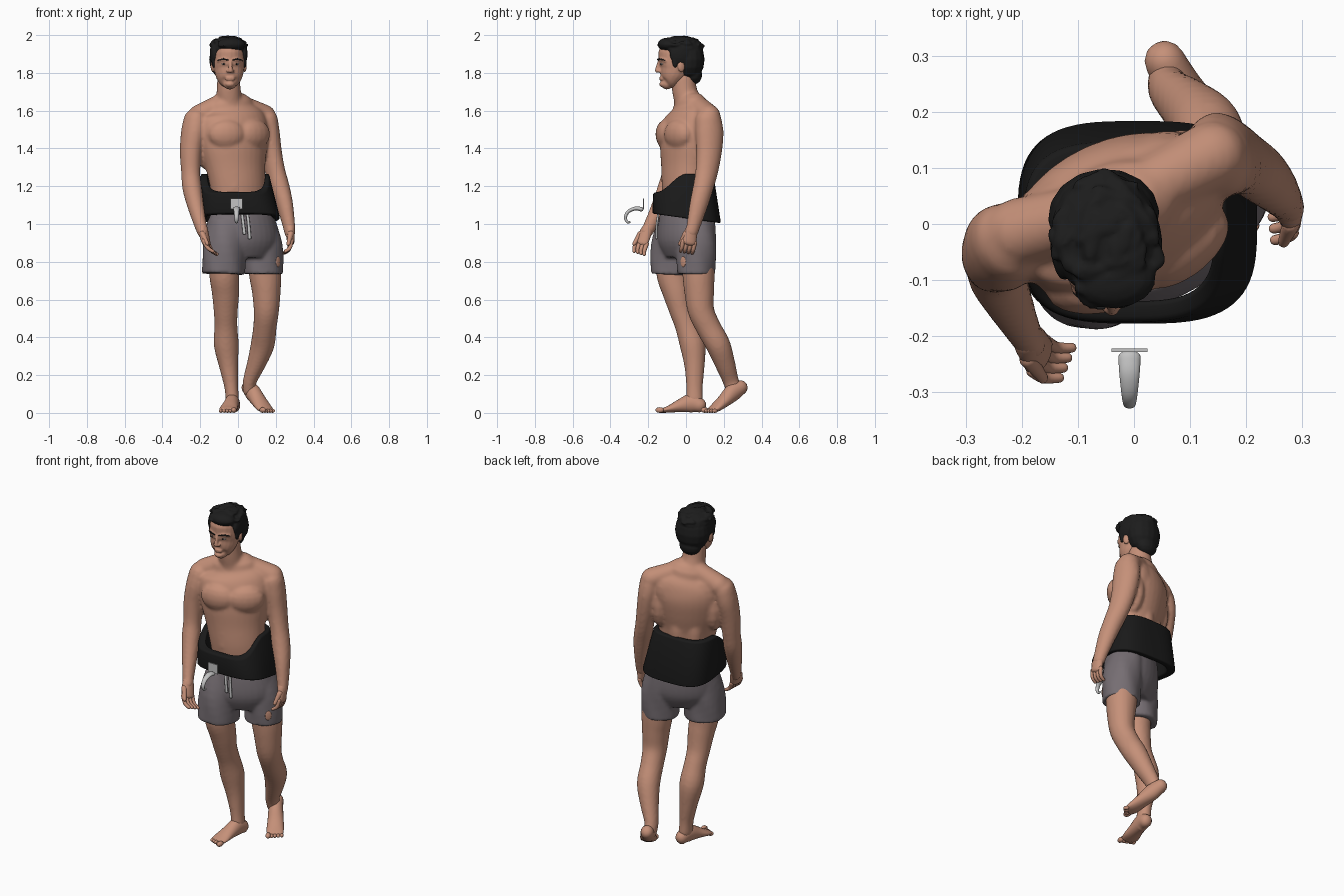
import bpy, bmesh, math, random
from mathutils import Matrix, Vector

random.seed(4)
if "Cube" in bpy.data.objects:
    bpy.data.objects.remove(bpy.data.objects["Cube"])


def material(name, r, g, b):
    m = bpy.data.materials.new(name)
    m.use_nodes = True
    m.diffuse_color = (r, g, b, 1)
    shader = m.node_tree.nodes["Principled BSDF"]
    shader.inputs["Base Color"].default_value = (r, g, b, 1)
    shader.inputs["Roughness"].default_value = 0.8
    return m


skin = material("tan skin", .56, .28, .19)
black_hair = material("black hair", .012, .012, .012)
black_rubber = material("black rubber", .01, .01, .01)
grey_cloth = material("mauve grey cloth", .18, .155, .17)
light_metal = material("light grey", .55, .55, .55)
eye_white = material("eye white", .7, .68, .65)


def spline(points, steps=4):
    """Catmull-Rom resampling of section tuples."""
    q = [points[0]] + list(points) + [points[-1]]
    out = []
    for i in range(1, len(q) - 2):
        for k in range(steps):
            t = k / steps
            out.append([.5 * (2 * b + (c - a) * t + (2 * a - 5 * b + 4 * c - d) * t * t
                              + (3 * b - a - 3 * c + d) * t ** 3)
                        for a, b, c, d in zip(*q[i - 1:i + 3])])
    return out + [list(points[-1])]


def tube(bm, sections, yaw=0, cap=True, ripple=0, n=20):
    """Loft ellipses (x, y, z, half width, half depth) along a smooth path."""
    pts = spline(sections)
    centres = [Vector(p[:3]) for p in pts]
    last = len(pts) - 1
    rings = []
    for i, p in enumerate(pts):
        t = (centres[min(i + 1, last)] - centres[max(i - 1, 0)]).normalized()
        rings.append((centres[i], t, p[3], p[4]))
    if cap:
        for end, sign in ((rings[0], -1), (rings[-1], 1)):
            c, t, a, b = end
            for s in (.4, .75, .95):
                k = math.sqrt(1 - s * s)
                ring = (c + t * sign * s * min(a, b), t, a * k, b * k)
                rings.insert(0 if sign < 0 else len(rings), ring)
    across = Vector((math.cos(yaw), math.sin(yaw), 0))
    loops = []
    for c, t, a, b in rings:
        side = (across - t * across.dot(t)).normalized()
        depth = side.cross(t)
        loop = []
        for j in range(n):
            w = math.tau * j / n
            k = 1 + ripple * math.sin(5 * w + 25 * c.z)
            loop.append(bm.verts.new(c + side * a * k * math.cos(w) + depth * b * k * math.sin(w)))
        loops.append(loop)
    for lo, hi in zip(loops, loops[1:]):
        for j in range(n):
            bm.faces.new((lo[j], lo[j - 1], hi[j - 1], hi[j]))
    bm.faces.new(loops[0])
    bm.faces.new(loops[-1])


def ball(bm, centre, radii, yaw=0, n=16):
    m = Matrix.Translation(centre) @ Matrix.Rotation(yaw, 4, 'Z') @ Matrix.Diagonal((*radii, 1))
    bmesh.ops.create_uvsphere(bm, u_segments=n, v_segments=n // 2, radius=1, matrix=m)


def finish(bm, name, mat, voxel=0, relax=0, matrix=Matrix()):
    bm.transform(matrix)
    bmesh.ops.recalc_face_normals(bm, faces=bm.faces)
    for f in bm.faces:
        f.smooth = True
    mesh = bpy.data.meshes.new(name)
    bm.to_mesh(mesh)
    bm.free()
    mesh.materials.append(mat)
    ob = bpy.data.objects.new(name, mesh)
    bpy.context.collection.objects.link(ob)
    if voxel:
        blend = ob.modifiers.new("blend", 'REMESH')
        blend.mode = 'VOXEL'
        blend.voxel_size = voxel
        blend.use_smooth_shade = True
    if relax:
        soft = ob.modifiers.new("soften", 'SMOOTH')
        soft.factor, soft.iterations = .5, relax
    return ob


# Body: the chest is turned towards the figure's left
TURN = math.radians(24)
U = Vector((math.cos(TURN), math.sin(TURN), 0))
F = Vector((math.sin(TURN), -math.cos(TURN), 0))


def on_chest(u, f, z):
    return Vector((-.02, 0, z)) + U * u + F * f


body = bmesh.new()
tube(body, [(.02, 0, 1, .16, .11), (.01, 0, 1.1, .15, .11), (0, -.005, 1.2, .152, .116),
            (-.012, -.003, 1.3, .164, .12), (-.022, .005, 1.4, .186, .132),
            (-.03, .017, 1.5, .2, .134), (-.033, .025, 1.57, .185, .115),
            (-.038, .025, 1.615, .13, .085)], TURN, n=32)
tube(body, [(-.045, .018, 1.6, .085, .078), (-.047, .005, 1.66, .07, .07),
            (-.049, -.008, 1.71, .064, .066), (-.05, -.014, 1.77, .06, .064)])       # neck
for s in (-1, 1):
    ball(body, on_chest(s * .08, .083, 1.475), (.1, .052, .078), TURN + s * .25)     # pectoral
    ball(body, on_chest(s * .15, -.045, 1.43), (.05, .07, .14), TURN)                # side of back
    ball(body, on_chest(s * .085, -.085, 1.52), (.09, .045, .1), TURN)               # shoulder blade
    ball(body, on_chest(s * .045, -.085, 1.29), (.045, .035, .15), TURN)             # lower back
    for z in (1.2, 1.27, 1.34):
        ball(body, on_chest(s * .036, .098, z), (.036, .024, .036), TURN)            # abdominal
for tip in ((-.205, -.015, 1.57), (.14, .122, 1.57)):
    tube(body, [(-.05, .025, 1.66, .052, .05), (*tip, .062, .062)], TURN + 1.57)     # shoulder slope

# Arms
tube(body, [(-.225, -.032, 1.55, .062, .072), (-.238, -.045, 1.48, .062, .077),
            (-.25, -.06, 1.38, .057, .064), (-.25, -.075, 1.27, .05, .054),
            (-.243, -.097, 1.19, .051, .054), (-.225, -.135, 1.1, .044, .047),
            (-.2, -.185, 1, .033, .037), (-.185, -.21, .955, .029, .034)], TURN)
tube(body, [(.148, .118, 1.55, .062, .072), (.16, .125, 1.48, .058, .077),
            (.175, .122, 1.38, .055, .07), (.197, .11, 1.28, .051, .062),
            (.223, .09, 1.19, .051, .055), (.248, .067, 1.1, .043, .05),
            (.268, .042, 1, .033, .039), (.275, .03, .955, .029, .035)], TURN)

# Legs
tube(body, [(-.072, -.065, .92, .085, .09), (-.073, -.072, .75, .081, .087),
            (-.066, -.05, .64, .073, .075), (-.065, -.025, .54, .064, .063),
            (-.064, .005, .46, .061, .063), (-.062, .035, .36, .066, .068),
            (-.05, .045, .25, .051, .054), (-.036, .045, .14, .037, .044),
            (-.03, .045, .07, .036, .045)])
tube(body, [(.13, .06, .92, .085, .085), (.143, .066, .75, .087, .086),
            (.15, .07, .64, .076, .079), (.15, .08, .54, .067, .07),
            (.142, .12, .45, .062, .066), (.13, .17, .36, .063, .065),
            (.097, .207, .26, .05, .054), (.063, .237, .17, .037, .043),
            (.06, .255, .12, .036, .042)])
finish(body, "body", skin, .009, 6)

# Hands and feet keep a finer surface
ends = bmesh.new()


def hand(wrist, down, across, curl):
    wrist, down, across, curl = (Vector(v) for v in (wrist, down, across, curl))
    yaw = math.atan2(across.y, across.x)
    palm = wrist + down * .055
    tube(ends, [(*(wrist - down * .02), .03, .027), (*wrist, .034, .025), (*palm, .038, .019)], yaw)
    for i in range(4):
        base = palm + across * (i - 1.5) * .021
        knuckle = base + down * .036 + curl * .012
        tip = knuckle + down * .014 + curl * .026
        tube(ends, [(*base, .012, .012), (*knuckle, .0105, .0105), (*tip, .009, .009)], yaw, n=10)
    root = wrist + across * .026 + down * .015
    tip = root + across * .018 + down * .055 + curl * .02
    tube(ends, [(*root, .016, .016), (*tip, .01, .01)], yaw, n=10)


hand((-.183, -.213, .955), (.25, -.4, -.95), (-.35, -.85, .25), (.9, .2, -.2))
hand((.276, .027, .96), (.06, -.2, -1), (.1, -.98, .15), (-.9, -.1, -.1))


def foot(sections, yaw, inner):
    tube(ends, sections, yaw)
    side = Vector((math.cos(yaw), math.sin(yaw), 0))
    ahead = Vector((math.sin(yaw), -math.cos(yaw), 0))
    end = Vector(sections[-1][:3])
    for i in range(5):
        spot = end + side * inner * (2 - i) * .018 + ahead * (.024 - .005 * i)
        size = .015 if i == 0 else .011
        ball(ends, (spot.x, spot.y, size), (size, size * 1.6, size), yaw, 10)


foot([(-.022, .072, .04, .034, .038), (-.03, .03, .052, .038, .05), (-.04, -.03, .038, .042, .035),
      (-.05, -.08, .023, .048, .021), (-.054, -.11, .016, .045, .014)], math.radians(-8), 1)
foot([(.055, .29, .135, .036, .038), (.08, .245, .105, .04, .046), (.11, .2, .063, .044, .034),
      (.135, .16, .03, .047, .024), (.15, .138, .016, .044, .014)], math.radians(30), -1)
finish(ends, "hands_and_feet", skin)

# Head, modelled about its own axis then placed
PLACE = Matrix.Translation((-.05, -.03, 0)) @ Matrix.Rotation(math.radians(5), 4, 'Z')
head = bmesh.new()
ball(head, (0, 0, 1.88), (.086, .114, .1))
tube(head, [(0, -.072, 1.742, .036, .03), (0, -.06, 1.755, .056, .05), (0, -.045, 1.785, .072, .069),
            (0, -.03, 1.82, .079, .084), (0, -.025, 1.86, .082, .091), (0, -.02, 1.9, .08, .097)])
ball(head, (0, -.088, 1.74), (.027, .024, .018))                     # chin
tube(head, [(0, -.11, 1.862, .009, .01), (0, -.119, 1.83, .01, .012), (0, -.124, 1.812, .012, .012)], n=12)
for z in (1.765, 1.774):
    ball(head, (0, -.1, z), (.027, .012, .006))                      # lips
for s in (-1, 1):
    ball(head, (s * .012, -.114, 1.809), (.01, .012, .008))          # nostril
    ball(head, (s * .085, -.002, 1.835), (.01, .021, .032), s * .3)  # ear
    tube(head, [(s * .012, -.109, 1.868, .008, .009), (s * .036, -.104, 1.871, .009, .009),
                (s * .062, -.082, 1.864, .008, .009)], n=12)         # brow ridge
finish(head, "head", skin, .005, 4, PLACE)

eyes, irises, brows = bmesh.new(), bmesh.new(), bmesh.new()
for s in (-1, 1):
    ball(eyes, (s * .034, -.097, 1.847), (.014, .012, .005))
    ball(irises, (s * .034, -.105, 1.847), (.005, .005, .005))
    tube(brows, [(s * .014, -.117, 1.868, .003, .005), (s * .038, -.112, 1.873, .003, .005),
                 (s * .064, -.087, 1.866, .003, .003)], n=10)
finish(eyes, "eyes", eye_white, matrix=PLACE)
finish(irises, "irises", black_hair, matrix=PLACE)
finish(brows, "eyebrows", black_hair, matrix=PLACE)

# Tousled short hair
hair = bmesh.new()
ball(hair, (0, .01, 1.928), (.098, .113, .064))
ball(hair, (0, .045, 1.87), (.1, .084, .113))
ball(hair, (0, .07, 1.79), (.064, .046, .052))
ball(hair, (.01, -.07, 1.95), (.074, .052, .036))
for s in (-1, 1):
    ball(hair, (s * .079, -.005, 1.9), (.021, .06, .058))            # temple
    ball(hair, (s * .082, -.035, 1.865), (.011, .017, .04))          # sideburn
for i in range(60):
    a, e = random.uniform(0, math.tau), random.uniform(.2, 1.4)
    spot = (.094 * math.cos(a) * math.cos(e), .114 * math.sin(a) * math.cos(e), 1.93 + .06 * math.sin(e))
    ball(hair, spot, (random.uniform(.008, .015), .03, .009), a + random.uniform(-.6, .6), 10)
finish(hair, "hair", black_hair, .006, 1, PLACE)

# Shorts: seat and two loose legs
shorts = bmesh.new()
tube(shorts, [(.01, 0, 1.1, .16, .122), (.02, 0, 1, .186, .138), (.028, -.003, .9, .194, .136),
              (.03, -.005, .82, .15, .1)], TURN, cap=False, n=32)
tube(shorts, [(-.05, -.04, 1, .112, .11), (-.07, -.065, .88, .115, .119),
              (-.077, -.073, .735, .114, .116)], cap=False, ripple=.02, n=32)
tube(shorts, [(.1, .045, 1, .1, .108), (.13, .053, .88, .106, .108),
              (.133, .052, .735, .105, .1)], cap=False, ripple=.02, n=32)
finish(shorts, "shorts", grey_cloth, .009, 4)

# Torn spot on the left leg of the shorts
tear = bmesh.new()
ball(tear, (.212, -.015, .8), (.018, .004, .028), math.radians(50))
finish(tear, "shorts_tear", skin)

cords = bmesh.new()
for x, low in ((.022, .95), (.05, .925)):
    tube(cords, [(x, -.147, 1.05, .008, .006), (x + .006, -.154, 1, .008, .006),
                 (x + .012, -.156, low, .009, .006)], n=10)
finish(cords, "drawstrings", light_metal)

# Belt: rounded flaring band, low in front and high behind
belt = bmesh.new()
loops = []
for x0, x1, y0, y1, high in ((-.208, .222, -.178, .185, 0), (-.197, .165, -.174, .145, 1),
                             (-.16, .14, -.137, .112, 1), (-.165, .18, -.14, .145, 0)):
    loop = []
    for j in range(72):
        c, s = math.cos(math.tau * j / 72), math.sin(math.tau * j / 72)
        x = (x0 + x1) / 2 + (x1 - x0) / 2 * math.copysign(abs(c) ** .62, c)
        y = (y0 + y1) / 2 + (y1 - y0) / 2 * math.copysign(abs(s) ** .62, s)
        t = min(max((y + .16) / .16, 0), 1)
        z = 1.165 + .1 * t * t * (3 - 2 * t) if high else 1.03 - .14 * y
        loop.append(belt.verts.new((x, y, z)))
    loops.append(loop)
for i in range(4):
    for j in range(72):
        belt.faces.new((loops[i - 1][j - 1], loops[i - 1][j], loops[i][j], loops[i][j - 1]))
band = finish(belt, "belt", black_rubber)
edge = band.modifiers.new("soft_edge", 'BEVEL')
edge.width, edge.segments = .01, 3

# Hook with its thin mounting plate
hook = bmesh.new()
tube(hook, [(-.008, -.237, 1.078, .02, .012), (-.008, -.268, 1.082, .018, .01),
            (-.008, -.305, 1.066, .014, .009), (-.008, -.321, 1.035, .011, .008),
            (-.008, -.312, 1.012, .009, .007), (-.008, -.3, 1.01, .007, .006)])
finish(hook, "hook", light_metal)
plate = bmesh.new()
bmesh.ops.create_cube(plate, size=1, matrix=Matrix.Translation((-.008, -.225, 1.107))
                      @ Matrix.Diagonal((.064, .006, .056, 1)))
panel = finish(plate, "hook_plate", light_metal)
for p in panel.data.polygons:
    p.use_smooth = False
